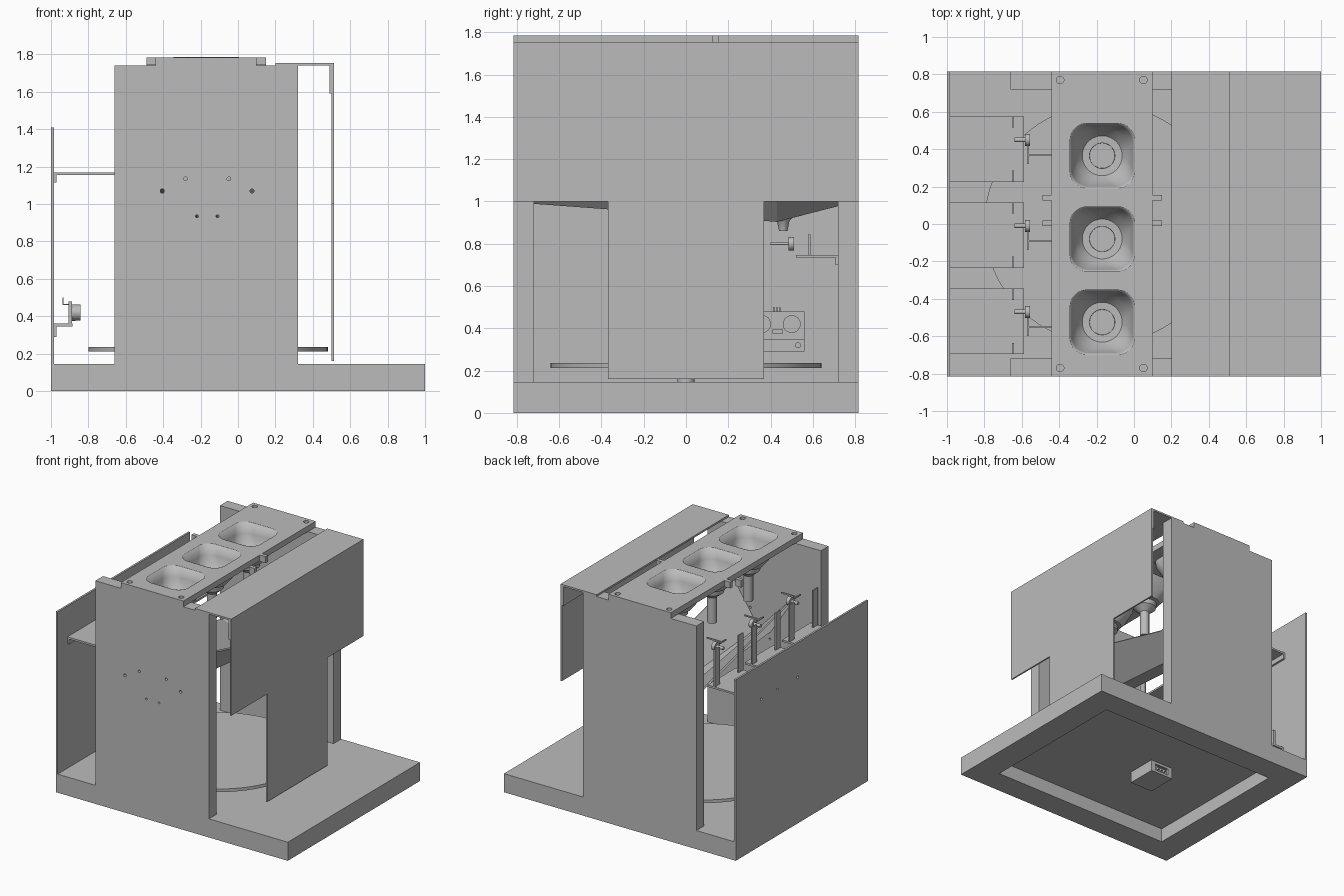
import bpy, bmesh, math
from mathutils import Vector

if bpy.data.objects.get("Cube"):
    bpy.data.objects.remove(bpy.data.objects["Cube"], do_unlink=True)

grey = bpy.data.materials.new("plain grey")
grey.use_nodes = True
grey.diffuse_color = (0.5, 0.5, 0.5, 1)
grey.node_tree.nodes["Principled BSDF"].inputs["Base Color"].default_value = (0.5, 0.5, 0.5, 1)


def finish(name, bm, smooth=False):
    bmesh.ops.recalc_face_normals(bm, faces=bm.faces)
    mesh = bpy.data.meshes.new(name)
    bm.to_mesh(mesh)
    bm.free()
    mesh.materials.append(grey)
    obj = bpy.data.objects.new(name, mesh)
    bpy.context.collection.objects.link(obj)
    select(obj)
    if smooth:
        bpy.ops.object.shade_smooth_by_angle(angle=math.radians(35))
    return obj


def select(obj):
    bpy.ops.object.select_all(action='DESELECT')
    obj.select_set(True)
    bpy.context.view_layer.objects.active = obj


def box(name, x, y, z):
    """Box from (low, high) ranges."""
    bm = bmesh.new()
    bmesh.ops.create_cube(bm, size=1)
    for v in bm.verts:
        v.co = Vector([(r[0] + r[1]) / 2 + c * (r[1] - r[0]) for c, r in zip(v.co, (x, y, z))])
    return finish(name, bm)


def loft(name, rings, loc=(0, 0), n=48, cap=True):
    """Stack of rounded squares (height, half width, corner radius)."""
    bm = bmesh.new()
    rows = []
    for z, half, r in rings:
        row = []
        for i in range(n):
            a = (i + 0.5) * math.tau / n
            c, s = math.cos(a), math.sin(a)
            row.append(bm.verts.new((loc[0] + math.copysign(half - r, c) + r * c,
                                     loc[1] + math.copysign(half - r, s) + r * s, z)))
        rows.append(row)
    for a, b in zip(rows, rows[1:]):
        for i in range(n):
            j = (i + 1) % n
            bm.faces.new((a[i], a[j], b[j], b[i]))
    bm.faces.new(rows[-1])
    if cap:
        bm.faces.new(rows[0])
    return finish(name, bm, True)


def rod(name, start, end, r, n=24):
    """Cylinder between two points."""
    a, b = Vector(start), Vector(end)
    bm = bmesh.new()
    bmesh.ops.create_cone(bm, cap_ends=True, segments=n, radius1=r, radius2=r, depth=(b - a).length)
    turn = (b - a).to_track_quat('Z', 'Y')
    for v in bm.verts:
        v.co = turn @ v.co + (a + b) / 2
    return finish(name, bm, True)


def cut(obj, cutters):
    for c in cutters:
        select(obj)
        mod = obj.modifiers.new("cut", 'BOOLEAN')
        mod.operation = 'DIFFERENCE'
        mod.object = c
        bpy.ops.object.modifier_apply(modifier=mod.name)
        bpy.data.objects.remove(c, do_unlink=True)


Y = 0.815
CX = -0.17

# Hollow base with screw holes
base = box("base", (-1, 1), (-Y, Y), (0, 0.145))
holes = [rod("cutter", (x, y * s, 0.125), (x, y * s, 0.2), 0.012, 12)
         for x in (-0.95, 0.965) for y in (0.62, 0.71) for s in (-1, 1)]
cut(base, [box("cutter", (-0.79, 0.79), (-0.62, 0.62), (-0.1, 0.11))] + holes)

# Power socket under the base
inlet = box("power_inlet", (-0.27, -0.07), (-0.12, 0.12), (0.02, 0.112))
cut(inlet, [box("cutter", (-0.23, -0.11), (0.1, 0.2), (0.04, 0.09))])
for x in (-0.2, -0.17, -0.14):
    box("inlet_pin", (x - 0.005, x + 0.005), (0.095, 0.125), (0.055, 0.075))

# Front and back walls
for side, name in ((-1, "front_wall"), (1, "back_wall")):
    wall = box(name, (-0.66, 0.32), sorted((side * 0.72, side * Y)), (0.145, 1.74))
    bolts = []
    for dx, z, r in ((0.24, 1.07, 0.011), (0.116, 1.135, 0.01), (0.055, 0.935, 0.008)):
        for s in (-1, 1):
            x = -0.165 + s * dx
            bolts.append(rod("cutter", (x, side * 0.6, z), (x, side * 0.9, z), r, 12))
    cut(wall, bolts)

# Left side panel
panel = box("side_panel", (-1, -0.985), (-Y, Y), (0.145, 1.41))
spots = [(y, z) for y in (-0.6, -0.41, -0.15, 0.05, 0.3, 0.5) for z in (1.14,)]
spots += [(s * y, 0.24) for y in (0.62, 0.71) for s in (-1, 1)] + [(0.36, 0.32), (0.5, 0.32)]
cut(panel, [rod("cutter", (-1.1, y, z), (-0.9, y, z), 0.01, 12) for y, z in spots])

# T-shaped cover on the other side
box("cover_top", (0.2, 0.512), (-Y, Y), (1.74, 1.754))
box("cover_upper_panel", (0.5, 0.512), (-Y, Y), (1.0, 1.745))
box("cover_lower_panel", (0.5, 0.512), (-0.37, 0.37), (0.16, 1.0))
box("cover_lip", (0.488, 0.5), (-Y, Y), (1.59, 1.74))

# Top plate with three tapered bowls and their outlets
plate = box("top_plate", (-0.44, 0.1), (-Y, Y), (1.74, 1.785))
bowl_ys = (0.365, -0.08, -0.525)
cutters = [loft("cutter", [(1.6, 0.174, 0.09), (1.9, 0.174, 0.09)], (CX, y)) for y in bowl_ys]
cutters += [rod("cutter", (x, s * 0.77, 1.76), (x, s * 0.77, 1.9), 0.02)
            for x in (-0.395, 0.05) for s in (-1, 1)]
cut(plate, cutters)
for y in bowl_ys:
    bowl = loft("bowl", [(1.785, 0.175, 0.09), (1.7, 0.167, 0.1), (1.63, 0.14, 0.12),
                         (1.585, 0.108, 0.108), (1.583, 0.07, 0.07), (1.56, 0.068, 0.068)],
                (CX, y), cap=False)
    mod = bowl.modifiers.new("thickness", 'SOLIDIFY')
    mod.thickness = 0.006
    mod.offset = 0
    loft("outlet", [(1.575, 0.09, 0.09), (1.54, 0.085, 0.085), (1.5, 0.035, 0.035),
                    (1.3, 0.035, 0.035)], (CX, y), 24)

# Lugs at the sides of the top plate
for x in ((-0.49, -0.44), (0.1, 0.15)):
    lug = box("plate_lug", x, (0.125, 0.155), (1.735, 1.785))
    mid = sum(x) / 2
    cut(lug, [rod("cutter", (mid, 0, 1.762), (mid, 0.3, 1.762), 0.012, 12)])
    box("lower_lug", x, (-0.01, 0.02), (1.69, 1.745))

# Sloping chute with a spout
bm = bmesh.new()
rows = []
for y, rim, keel in ((-0.72, 1.32, 1.0), (0.43, 1.03, 0.915), (0.72, 1.12, 0.99)):
    rows.append([bm.verts.new((CX + dx, y, z)) for dx, z in
                 ((-0.26, rim), (-0.05, keel), (0.05, keel), (0.26, rim))])
for a, b in zip(rows, rows[1:]):
    for i in range(3):
        bm.faces.new((a[i], a[i + 1], b[i + 1], b[i]))
chute = finish("chute", bm)
chute.modifiers.new("thickness", 'SOLIDIFY').thickness = 0.012
loft("spout", [(0.925, 0.045, 0.045), (0.91, 0.03, 0.03), (0.86, 0.02, 0.02)], (CX, 0.46), 24)

# Turntable with four round openings
disk = rod("turntable", (-0.16, 0, 0.213), (-0.16, 0, 0.237), 0.64, 96)
cut(disk, [rod("cutter", (-0.16 + dx, dy, 0.1), (-0.16 + dx, dy, 0.3), 0.155, 48)
           for dx, dy in ((0.44, 0), (-0.44, 0), (0, 0.44), (0, -0.44))])
rod("turntable_shaft", (-0.16, 0, 0.14), (-0.16, 0, 0.22), 0.04)

# Shelves on the side panel, each with tabs, knob and arm
for y in (0.4, -0.06, -0.52):
    box("shelf", (-0.985, -0.588), (y - 0.175, y + 0.175), (1.155, 1.17))
    box("shelf_lip", (-0.985, -0.97), (y - 0.175, y + 0.175), (1.115, 1.16))
    for s in (-1, 1):
        t = y + s * 0.145
        box("shelf_tab", (-0.652, -0.642), (t - 0.03, t + 0.03), (1.165, 1.46))
    rod("knob", (-0.583, y + 0.05, 1.42), (-0.555, y + 0.05, 1.42), 0.032)
    rod("knob_stem", (-0.64, y + 0.05, 1.42), (-0.583, y + 0.05, 1.42), 0.012)
    box("knob_arm", (-0.573, -0.563), (y - 0.08, y + 0.05), (1.415, 1.425))
    box("arm_rod", (-0.568, -0.44), (y - 0.035, y - 0.025), (1.415, 1.425))

# Small valve bracket on the back wall
box("valve_shelf", (-0.26, -0.08), (0.52, 0.72), (0.735, 0.748))
box("valve_lip", (-0.26, -0.08), (0.707, 0.72), (0.7, 0.745))
box("valve_tab", (-0.26, -0.21), (0.577, 0.588), (0.745, 0.845))
rod("valve_knob", (CX, 0.485, 0.8), (CX, 0.51, 0.8), 0.032)
rod("valve_rod", (CX, 0.4, 0.8), (CX, 0.485, 0.8), 0.006, 12)

# Distance sensor on the side panel
lip = box("sensor_lip", (-0.985, -0.97), (0.3, 0.56), (0.29, 0.36))
cut(lip, [rod("cutter", (-1.1, 0.53, 0.32), (-0.9, 0.53, 0.32), 0.012, 12)])
box("sensor_shelf", (-0.985, -0.885), (0.3, 0.56), (0.345, 0.362))
box("sensor_board", (-0.905, -0.888), (0.3, 0.56), (0.35, 0.48))
for y in (0.36, 0.5):
    rod("sensor_eye", (-0.89, y, 0.42), (-0.842, y, 0.42), 0.042)
box("sensor_crystal", (-0.89, -0.87), (0.41, 0.46), (0.375, 0.395))
for y in (0.415, 0.43, 0.445):
    box("sensor_pin", (-0.935, -0.9), (y - 0.003, y + 0.003), (0.46, 0.467))
    box("sensor_pin_end", (-0.938, -0.932), (y - 0.003, y + 0.003), (0.46, 0.5))
